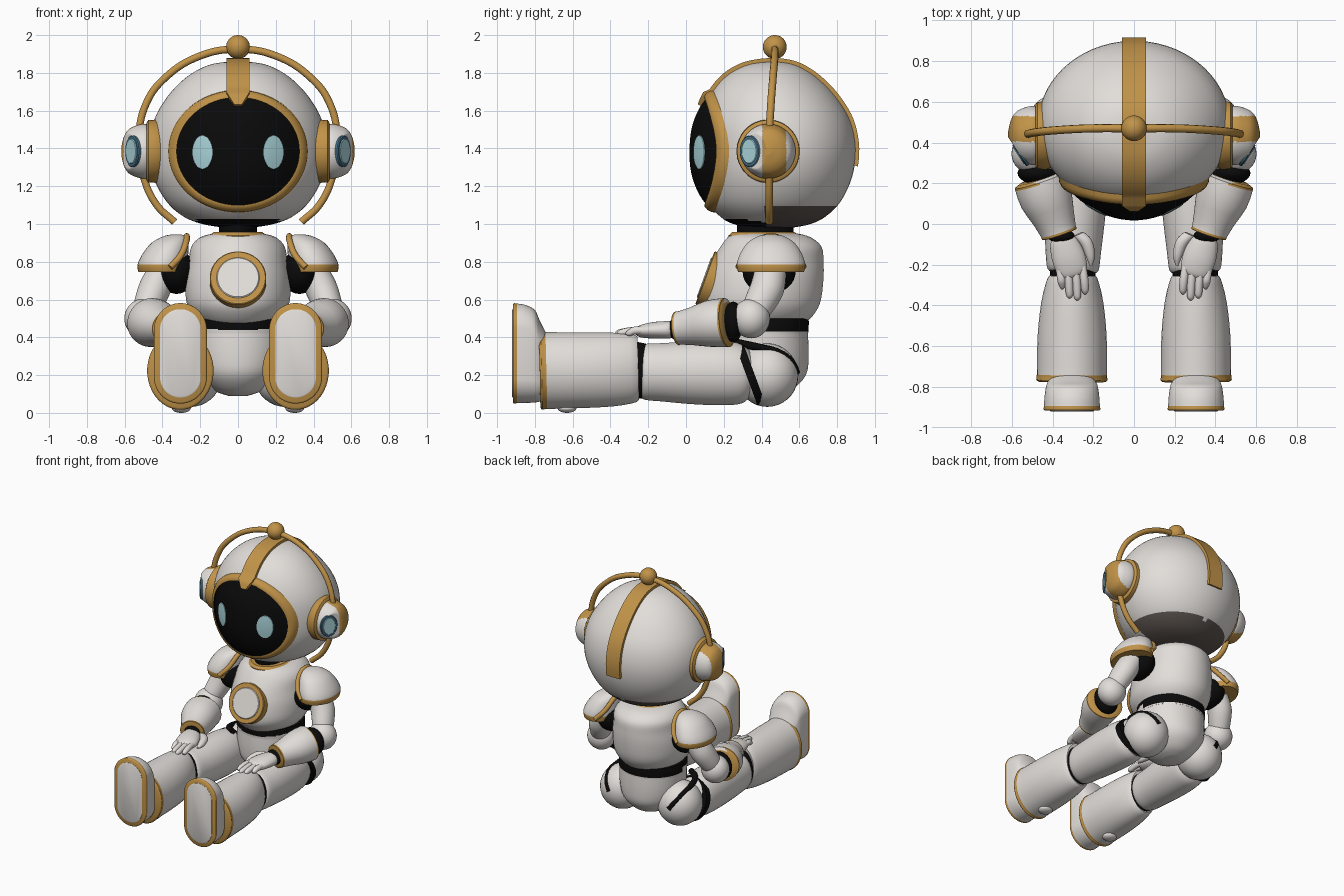
import bpy, bmesh, math
from mathutils import Vector, Matrix
from mathutils.bvhtree import BVHTree

if "Cube" in bpy.data.objects:
    bpy.data.objects.remove(bpy.data.objects["Cube"])


def material(name, rgb):
    m = bpy.data.materials.new(name)
    m.diffuse_color = (*rgb, 1)
    m.use_nodes = True
    m.node_tree.nodes["Principled BSDF"].inputs["Base Color"].default_value = m.diffuse_color
    return m


MATS = [material("shell white", (0.76, 0.73, 0.70)), material("gold trim", (0.53, 0.29, 0.065)),
        material("joint black", (0.003, 0.003, 0.003)), material("eye blue", (0.40, 0.66, 0.70)),
        material("lens rim blue", (0.06, 0.17, 0.26)), material("underside taupe", (0.11, 0.09, 0.08))]
WHITE, GOLD, BLACK, BLUE, RIM, TAUPE = range(6)


def finish(name, bm, mirror=False):
    bmesh.ops.recalc_face_normals(bm, faces=bm.faces)
    me = bpy.data.meshes.new(name)
    bm.to_mesh(me)
    bm.free()
    for m in MATS:
        me.materials.append(m)
    ob = bpy.data.objects.new(name, me)
    bpy.context.collection.objects.link(ob)
    if mirror:
        mod = ob.modifiers.new("mirror", 'MIRROR')
        mod.use_mirror_merge = False
    return ob


def paint(ob, rule):
    for p in ob.data.polygons:
        i = rule(p.center)
        if i is not None:
            p.material_index = i


def ball(name, c, r, mat, mirror=False):
    bm = bmesh.new()
    bmesh.ops.create_uvsphere(bm, u_segments=32, v_segments=18, radius=1,
                              matrix=Matrix.Translation(c) @ Matrix.Diagonal((*r, 1)))
    for f in bm.faces:
        f.material_index = mat
    return finish(name, bm, mirror)


def loft(name, st, mat=WHITE, mirror=False, axis=None, sub=4, n=40, stadium=False):
    """Skin elliptical stations (x, y, z, r1, r2, optional colour of the next band)."""
    d = Vector(axis or [st[-1][i] - st[0][i] for i in range(3)]).normalized()
    u = Vector((0, 1, 0) if abs(d.z) > 0.8 else (0, 0, 1)).cross(d).normalized()
    v = d.cross(u)
    rows, cols = [], []
    for i in range(len(st) - 1):
        q = [st[max(0, min(len(st) - 1, i + k))][:5] for k in (-1, 0, 1, 2)]
        for s in range(sub):
            t = s / sub
            rows.append([0.5 * (2 * b + (c - a) * t + (2 * a - 5 * b + 4 * c - e) * t * t
                                + (3 * b - a - 3 * c + e) * t ** 3) for a, b, c, e in zip(*q)])
            cols.append(st[i][5] if len(st[i]) > 5 else mat)
    rows.append(st[-1][:5])
    bm = bmesh.new()
    rings = []
    for x, y, z, r1, r2 in rows:
        ring = []
        for k in range(n):
            a = 2 * math.pi * (k + 0.5) / n
            w = r2 * math.sin(a)
            if stadium:
                w = r1 * math.sin(a) + math.copysign(r2 - r1, math.sin(a))
            ring.append(bm.verts.new(Vector((x, y, z)) + u * r1 * math.cos(a) + v * w))
        rings.append(ring)
    for a, b, m in zip(rings, rings[1:], cols):
        for k in range(n):
            bm.faces.new((a[k], a[k - 1], b[k - 1], b[k])).material_index = m
    bm.faces.new(rings[0]).material_index = cols[0]
    bm.faces.new(rings[-1]).material_index = cols[-1]
    return finish(name, bm, mirror)


def disc(name, c, axis, r, depth, mat, mirror=False, r2=None):
    d = Vector(axis).normalized()
    p, q, r2 = Vector(c) - d * depth, Vector(c), r2 or r
    return loft(name, [(*p, r, r2), (*(q - d * 0.005), r, r2), (*q, r - 0.005, r2 - 0.005)], mat, mirror, axis, 1)


def tube(name, pts, r, mat, mirror=False):
    cu = bpy.data.curves.new(name, 'CURVE')
    cu.dimensions, cu.bevel_depth, cu.bevel_resolution, cu.use_fill_caps = '3D', r, 3, True
    sp = cu.splines.new('BEZIER')
    sp.bezier_points.add(len(pts) - 1)
    for b, p in zip(sp.bezier_points, pts):
        b.co = p
        b.handle_left_type = b.handle_right_type = 'AUTO'
    tmp = bpy.data.objects.new(name + " path", cu)
    bm = bmesh.new()
    bm.from_mesh(tmp.to_mesh())
    bpy.data.objects.remove(tmp)
    for f in bm.faces:
        f.material_index = mat
    return finish(name, bm, mirror)


def tree(ob):
    return BVHTree.FromPolygons([v.co for v in ob.data.vertices], [p.vertices[:] for p in ob.data.polygons])


def patch(name, c, rx, rz, rings, surface, rule, mirror=False):
    """Elliptical plate draped over a surface; rings are (radius, offset to the front)."""
    bm = bmesh.new()
    n, prev = 64, None
    for r, off in rings:
        row = []
        for k in range(n):
            a = 2 * math.pi * k / n
            x, z = c[0] + rx * r * math.cos(a), c[1] + rz * r * math.sin(a)
            y = surface.ray_cast(Vector((x, -2, z)), Vector((0, 1, 0)))[0].y
            row.append(bm.verts.new((x, y - off, z)))
        if prev:
            for k in range(n):
                bm.faces.new((prev[k - 1], prev[k], row[k], row[k - 1])).material_index = rule(r)
        else:
            bm.faces.new(row).material_index = rule(r)
        prev = row
    return finish(name, bm, mirror)


# head shell: height, front y, back y, half width
prof = [(.98, .36, .56, .07), (1.0, .25, .66, .19), (1.04, .18, .74, .29), (1.12, .11, .82, .38),
        (1.25, .075, .88, .45), (1.4, .07, .90, .472), (1.55, .08, .87, .445), (1.68, .125, .79, .37),
        (1.78, .205, .69, .27), (1.84, .31, .59, .16), (1.86, .42, .50, .05)]
head = loft("head", [(0, (f + b) / 2, z, w, (b - f) / 2) for z, f, b, w in prof], axis=(0, 0, 1), n=64)
paint(head, lambda c: (BLACK if c.z < 1.03 and abs(c.x) < .22 else None) if c.y < .42
      else (TAUPE if c.z < 1.09 and c.y < .79 else None))
shell = tree(head)

# visor with gold frame, eyes
vis = [(r / 10, .012 + .04 * (1 - r * r / 100)) for r in range(1, 11)]
visor = patch("visor", (0, 1.385), .325, .285, vis + [(1.0, .025), (1.03, .03), (1.09, .03), (1.13, .02), (1.15, -.03)],
              shell, lambda r: BLACK if r < 1.01 else GOLD)
patch("eye", (.188, 1.38), .053, .088, [(.3, .004), (.7, .004), (1, .004), (1.03, -.004)], tree(visor), lambda r: BLUE, True)

# crest strip over the head
bm, prev = bmesh.new(), None
for i in range(41):
    a = math.radians(-63 + 168 * i / 40)
    d = Vector((0, math.sin(a), math.cos(a)))
    p = shell.ray_cast(Vector((0, .48, 1.42)) + d * 2, -d)[0]
    w = min(.06, .02 + .02 * i)
    up = .04 if i < 3 else .018
    row = [bm.verts.new(p + d * h + Vector((x, 0, 0))) for x, h in ((-w, -.03), (-w, up), (w, up), (w, -.03))]
    if prev:
        for k in range(4):
            bm.faces.new((prev[k - 1], prev[k], row[k], row[k - 1]))
    if i in (0, 40):
        bm.faces.new(row)
    prev = row
for f in bm.faces:
    f.material_index = GOLD
finish("crest", bm)

# headset hoop and top knob
half = [(.335, .44, 1.01), (.43, .44, 1.10), (.50, .44, 1.25), (.525, .44, 1.45), (.485, .45, 1.64), (.39, .46, 1.77), (.2, .47, 1.89)]
tube("hoop", half + [(0, .47, 1.925)] + [(-x, y, z) for x, y, z in reversed(half)], .02, GOLD)
ball("top_knob", (0, .47, 1.937), (.063, .063, .063), GOLD)

# ear pods: gold base, cap with a flat cut for the lens
E = (.435, 1.385)
loft("ear_base", [(x, *E, r, r) for x, r in ((.40, .15), (.43, .168), (.475, .165), (.485, .15))], GOLD, True, sub=1)
cap = loft("ear_cap", [(x, *E, r, r) for x, r in ((.47, .14), (.50, .145), (.54, .136), (.58, .115), (.605, .075), (.618, .02))],
           WHITE, True, sub=8, n=120)
ear_dir, ear_cut = Vector((.83, -.55, 0)).normalized(), Vector((.560, .338, 1.385))
for vert in cap.data.vertices:
    vert.co -= ear_dir * max(0, (vert.co - ear_cut).dot(ear_dir))
paint(cap, lambda c: GOLD if .405 < c.y < .53 else None)
disc("ear_lens_rim", ear_cut + ear_dir * .005, ear_dir, .064, .02, RIM, True, .084)
disc("ear_lens", ear_cut + ear_dir * .009, ear_dir, .05, .02, BLUE, True, .068)

# neck and collar
loft("neck", [(0, .42, .92, .10, .15), (0, .42, 1.04, .10, .15)], BLACK, sub=1)
loft("collar", [(0, .41, .91, .15, .185), (0, .41, .94, .15, .185), (0, .41, .957, .13, .165)], GOLD, sub=1)

# torso, waist, pelvis
loft("torso", [(0, .40, .455, .16, .20), (0, .40, .50, .225, .26), (0, .40, .58, .272, .31), (0, .415, .70, .278, .313),
               (0, .432, .80, .262, .297), (0, .45, .88, .248, .268), (0, .44, .93, .20, .22), (0, .42, .95, .13, .17)], axis=(0, 0, 1))
waist = loft("waist", [(0, .41, .42, .247, .237), (0, .41, .46, .25, .24), (0, .41, .50, .245, .24)], BLACK, sub=6, n=64)
paint(waist, lambda c: WHITE if c.z < (.435 + .5 * c.x ** 2 if c.y < .4 else .43) else None)
loft("pelvis", [(0, .41, .09, .05, .07), (0, .41, .12, .13, .15), (0, .41, .2, .21, .225), (0, .41, .3, .24, .24), (0, .41, .44, .247, .235)])
chest = Vector((0, -.94, .34))
disc("chest_ring", (0, .10, .715), chest, .15, .07, GOLD)
disc("chest_plate", Vector((0, .10, .715)) + chest * .006, chest, .114, .03, WHITE)

# shoulders
ball("shoulder_joint", (.325, .44, .745), (.10, .14, .115), BLACK, True)
loft("shoulder_pad", [(.40, .45, .745, .128, .175, GOLD), (.40, .45, .785, .132, .182), (.385, .45, .84, .122, .165),
                      (.36, .45, .90, .098, .125), (.335, .45, .935, .06, .07), (.325, .45, .945, .02, .02)], mirror=True, axis=(0, 0, 1))
tube("shoulder_trim", [(.36, .277, .77), (.305, .31, .83), (.272, .39, .915), (.272, .45, .935), (.272, .51, .915), (.305, .59, .83), (.36, .623, .77)], .017, GOLD, True)

# arms
loft("upper_arm", [(.39, .45, .76, .08, .085), (.44, .43, .66, .085, .09), (.48, .38, .56, .075, .08), (.50, .35, .5, .06, .06)], mirror=True)
ball("elbow", (.498, .345, .50), (.104, .10, .105), WHITE, True)
ball("elbow_joint", (.472, .25, .482), (.10, .055, .107), BLACK, True)
arm = loft("forearm", [(.46, .228, .478, .11, .11, GOLD), (.457, .218, .478, .132, .127, GOLD), (.455, .208, .478, .136, .13), (.43, .12, .472, .13, .123),
                       (.395, .03, .458, .105, .10), (.371, -.037, .449, .09, .088, GOLD), (.366, -.05, .448, .088, .086, GOLD), (.365, -.053, .448, .05, .05)], mirror=True, sub=2)
paint(arm, lambda c: WHITE if c.y > .2 and c.z > .53 else None)
ball("wrist", (.357, -.06, .445), (.066, .035, .055), BLACK, True)

# hands
loft("palm", [(.355, -.06, .443, .045, .038), (.345, -.09, .44, .07, .046), (.32, -.17, .437, .082, .044), (.30, -.24, .432, .07, .032), (.297, -.265, .43, .03, .015)], mirror=True)
for i, (x, tip) in enumerate(((.352, -.32), (.316, -.365), (.278, -.375), (.24, -.345))):
    loft(f"finger_{i + 1}", [(x + .015, -.2, .437, .02, .02), (x + .005, -.27, .436, .021, .021), (x, tip + .02, .424, .018, .018), (x, tip, .42, .005, .005)], mirror=True, n=16)
loft("thumb", [(.275, -.05, .44, .03, .025), (.235, -.09, .44, .03, .027), (.212, -.16, .428, .023, .022), (.21, -.205, .42, .007, .007)], mirror=True, n=16)

# hips and thighs
ball("buttock", (.25, .43, .20), (.165, .165, .168), WHITE, True)
tube("hip_seam", [(.22, .25, .375), (.29, .30, .365), (.325, .40, .343), (.325, .49, .318), (.30, .555, .27), (.26, .585, .21)], .021, BLACK, True)
loft("thigh_joint", [(.273, .36, .212, .154, .165), (.275, .32, .198, .158, .168)], BLACK, True, axis=(0, -.94, -.35), sub=1)
loft("thigh", [(.275, .345, .20, .11, .11), (.278, .30, .205, .14, .155), (.283, .2, .21, .152, .17), (.29, .05, .213, .15, .168),
               (.298, -.12, .215, .138, .155), (.30, -.225, .218, .125, .145), (.30, -.235, .218, .09, .10)], mirror=True)
loft("knee", [(.30, -.22, .222, .112, .145), (.30, -.28, .225, .112, .155)], BLACK, True, sub=1)

# shins
loft("shin", [(.302, -.255, .235, .10, .15), (.302, -.265, .235, .122, .178), (.303, -.38, .23, .152, .195), (.304, -.55, .226, .17, .201),
              (.305, -.74, .224, .173, .204, GOLD), (.305, -.765, .223, .176, .207, GOLD), (.305, -.775, .223, .165, .195)], mirror=True, sub=3)
ball("calf_stud", (.30, -.63, .025), (.05, .05, .025), WHITE, True)

# feet with gold-edged soles
loft("foot", [(.305, -.74, .25, .10, .17), (.305, -.775, .275, .118, .215), (.305, -.80, .30, .128, .245), (.305, -.85, .312, .135, .26),
              (.305, -.895, .315, .138, .264, GOLD), (.305, -.91, .315, .14, .266, GOLD), (.305, -.917, .315, .132, .258)], mirror=True, axis=(0, -1, 0), sub=3, stadium=True)
loft("sole_plate", [(.305, -.905, .315, .108, .234), (.305, -.919, .315, .108, .234), (.305, -.922, .315, .102, .228)], mirror=True, sub=1, stadium=True)

# smooth shading with kept edges
for ob in bpy.context.collection.objects:
    ob.select_set(True)
    bpy.context.view_layer.objects.active = ob
bpy.ops.object.shade_smooth_by_angle(angle=math.radians(40))
